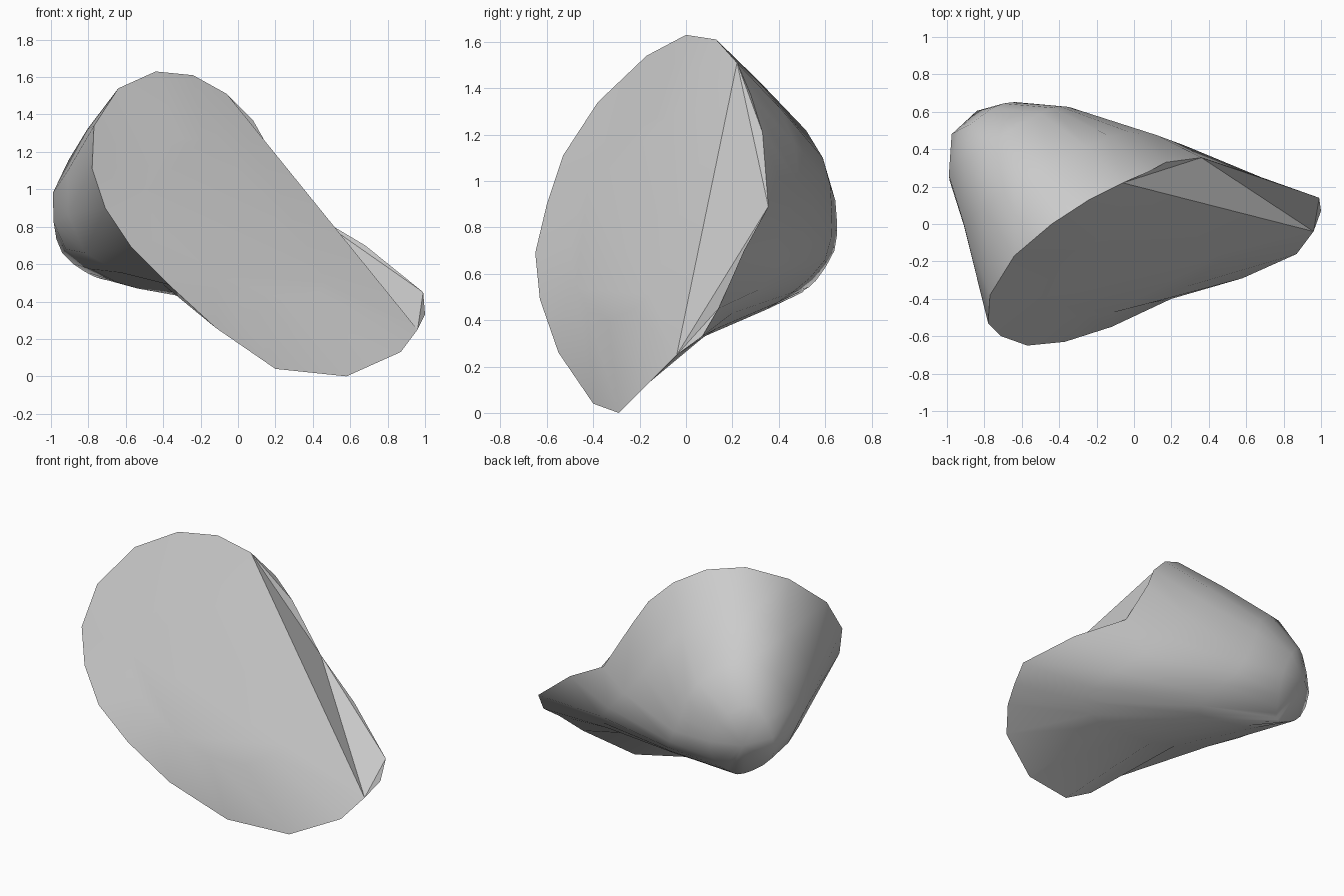
import bpy, bmesh, math
from mathutils import Vector

if "Cube" in bpy.data.objects:
    bpy.data.objects.remove(bpy.data.objects["Cube"])

# Outline of the broken front face, clockwise from the top
rim = [(-.44, 0, 1.63), (-.24, .13, 1.61), (-.06, .22, 1.51), (.08, .28, 1.37),
       (.17, .33, 1.21), (.36, .355, .89), (.68, .25, .70), (.99, .14, .45),
       (1.0, .07, .33), (.96, -.04, .25), (.87, -.16, .13), (.58, -.29, 0),
       (.20, -.40, .04), (-.12, -.55, .26), (-.37, -.63, .49), (-.57, -.65, .69),
       (-.71, -.60, .90), (-.78, -.53, 1.11), (-.77, -.38, 1.34), (-.64, -.17, 1.54)]

# Cross-sections toward the rounded back end (one point per two rim points)
waist = [(-.64, .20, 1.47), (-.25, .41, 1.31), (-.02, .49, .99), (.27, .42, .66),
         (.50, .20, .43), (.41, .08, .33), (.02, -.01, .37), (-.40, -.09, .49),
         (-.82, -.01, .66), (-.91, 0, 1.10)]
hip = [(-.78, .43, 1.27), (-.50, .59, 1.10), (-.40, .63, .86), (-.30, .60, .66),
       (-.20, .46, .52), (-.22, .35, .45), (-.44, .37, .46), (-.64, .37, .50),
       (-.92, .24, .68), (-.99, .26, .98)]
nose = [(-.88, .53, 1.03), (-.75, .625, .98), (-.66, .65, .84), (-.62, .64, .70),
        (-.66, .56, .57), (-.69, .51, .53), (-.73, .50, .52), (-.82, .48, .56),
        (-.94, .44, .66), (-.975, .48, .82)]
tip = (-.84, .605, .78)


def doubled(points):
    """Closed ring with a spline midpoint added after each point."""
    p = [Vector(q) for q in points]
    n = len(p)
    out = []
    for i in range(n):
        a, b, c, d = p[i - 1], p[i], p[(i + 1) % n], p[(i + 2) % n]
        out += [b, (b + c) * 0.5625 - (a + d) * 0.0625]
    return out


bm = bmesh.new()
rings = [[bm.verts.new(q) for q in ring]
         for ring in (rim, doubled(waist), doubled(hip), doubled(nose))]
n = len(rim)

# Rounded body between the cross-sections
body = []
for r0, r1 in zip(rings, rings[1:]):
    for i in range(n):
        j = (i + 1) % n
        body.append(bm.faces.new((r0[i], r0[j], r1[j], r1[i])))
end = bm.verts.new(tip)
for i in range(n):
    body.append(bm.faces.new((rings[-1][i], rings[-1][(i + 1) % n], end)))

# Front face: flat plateau with a border that rolls down to the rim
r = rings[0]
edge = r[0:3] + r[9:]
top, left, right = r[0].co, r[15].co, r[9].co
normal = (left - top).cross(right - top).normalized()
centre = sum((v.co for v in edge), Vector()) / len(edge)
inner = []
for v in edge:
    q = v.co.lerp(centre, 0.45)
    inner.append(bm.verts.new(q - normal * (normal.dot(q - top) + 0.005)))
bm.faces.new(inner)
for i in range(len(edge)):
    j = (i + 1) % len(edge)
    bm.faces.new((edge[i], edge[j], inner[j], inner[i]))

# Chipped facets beside the front face
chips = [bm.faces.new([r[k] for k in ids]) for ids in
         ((2, 5, 9), (2, 4, 5), (2, 3, 4), (5, 6, 7), (5, 7, 9), (7, 8, 9))]

bmesh.ops.recalc_face_normals(bm, faces=bm.faces)
for f in bm.faces:
    f.smooth = True

# Crisp edges round the chips and along the rim
for f in chips:
    for e in f.edges:
        e.smooth = False
for a, b in zip(r, r[1:] + r[:1]):
    bm.edges.get((a, b)).smooth = False

mesh = bpy.data.meshes.new("rock")
bm.to_mesh(mesh)
bm.free()
rock = bpy.data.objects.new("rock", mesh)
bpy.context.collection.objects.link(rock)

# Plain stone colour
stone = bpy.data.materials.new("stone_grey")
stone.diffuse_color = (0.6, 0.6, 0.6, 1)
stone.use_nodes = True
stone.node_tree.nodes["Principled BSDF"].inputs["Base Color"].default_value = stone.diffuse_color
mesh.materials.append(stone)
